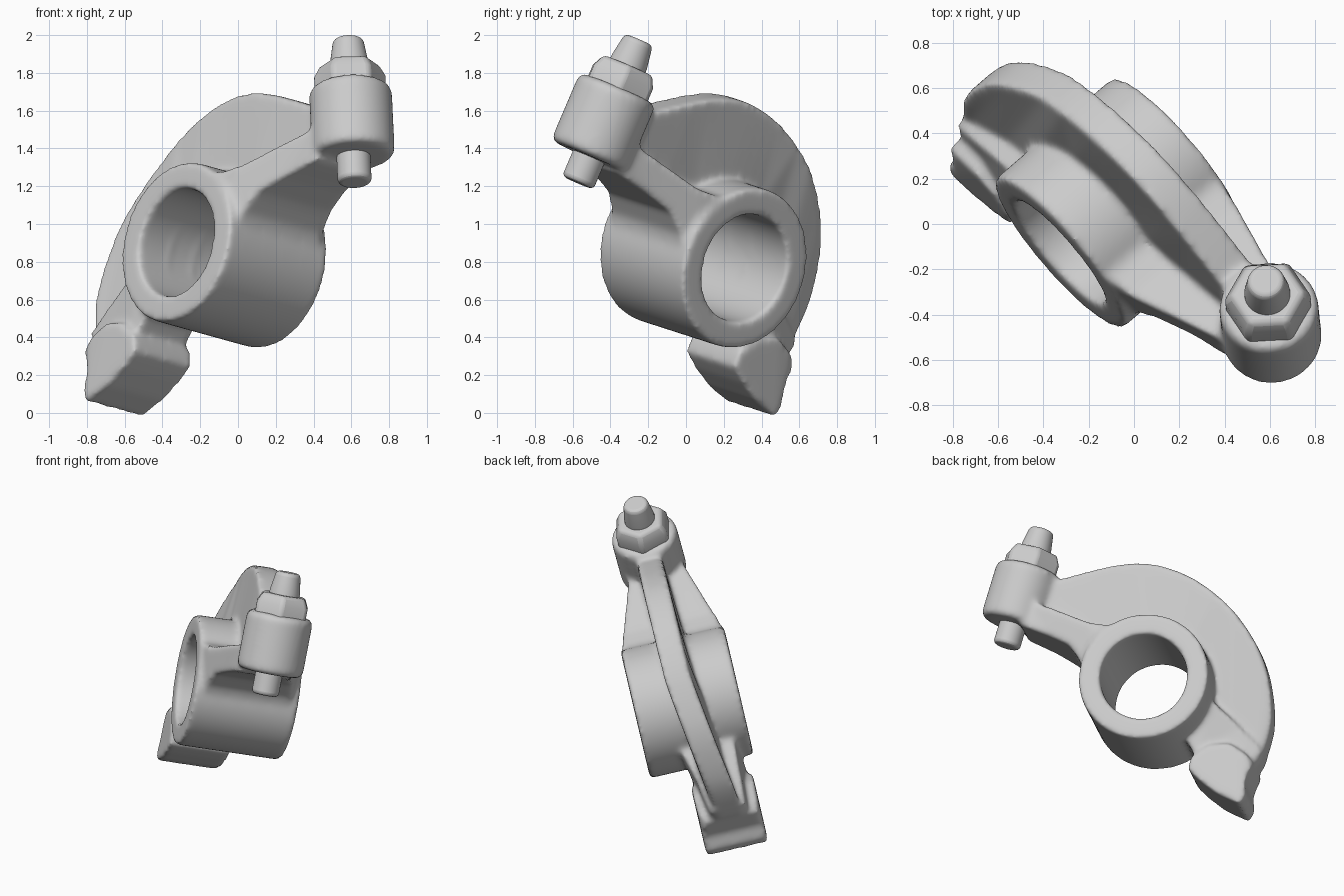
import bpy, bmesh, math
from mathutils import Vector

if "Cube" in bpy.data.objects:
    bpy.data.objects.remove(bpy.data.objects["Cube"])

# Tilted frame of the part: U along the arm, V up, N along the bore axis
C = Vector((-0.0725, 0.0925, 0.835))
N = Vector((0.7416, 0.6388, -0.2056)).normalized()
U = Vector((0.6526, -0.7577, 0)).normalized()
V = U.cross(N).normalized()


def world(u, v, n):
    return C + U * u + V * v + N * n


def prism(bm, poly, half, shift=lambda v: 0.0):
    """Solid with outline poly in (u, v); half(u) is the half thickness along N."""
    rows = [[bm.verts.new(world(u, v, shift(v) + s * half(u))) for u, v in poly]
            for s in (-1, 1)]
    faces = [bm.faces.new(r) for r in rows]
    k = len(poly)
    for i in range(k):
        j = (i + 1) % k
        bm.faces.new((rows[0][i], rows[0][j], rows[1][j], rows[1][i]))
    bmesh.ops.triangulate(bm, faces=faces)


def lathe(bm, origin, axis, profile, seg=64, ring=False, phase=0.0):
    """Revolve (radius, distance) points about an axis; ring closes the profile."""
    axis = axis.normalized()
    a = N - axis * N.dot(axis)
    if a.length < 0.1:
        a = U.copy()
    a.normalize()
    b = axis.cross(a)
    loops = []
    for r, t in profile:
        loops.append([bm.verts.new(origin + axis * t + (a * math.cos(f) + b * math.sin(f)) * r)
                      for f in (phase + 2 * math.pi * i / seg for i in range(seg))])
    pairs = list(zip(loops, loops[1:]))
    if ring:
        pairs.append((loops[-1], loops[0]))
    else:
        bm.faces.new(loops[0])
        bm.faces.new(loops[-1])
    for p, q in pairs:
        for i in range(seg):
            j = (i + 1) % seg
            bm.faces.new((p[i], p[j], q[j], q[i]))


def rounded(pts, steps=2):
    """Corner-cutting of an open polyline."""
    for _ in range(steps):
        out = [pts[0]]
        for (x0, y0), (x1, y1) in zip(pts, pts[1:]):
            out += [(.75 * x0 + .25 * x1, .75 * y0 + .25 * y1),
                    (.25 * x0 + .75 * x1, .25 * y0 + .75 * y1)]
        pts = out + [pts[-1]]
    return pts


def finish(bm, name):
    bmesh.ops.recalc_face_normals(bm, faces=bm.faces[:])
    me = bpy.data.meshes.new(name)
    bm.to_mesh(me)
    bm.free()
    ob = bpy.data.objects.new(name, me)
    bpy.context.collection.objects.link(ob)
    return ob


def lean(v):
    # the spine drifts sideways towards the foot
    return max(-0.105, min(0.03, 0.15 * (v - 0.3)))


body = bmesh.new()

# Bored barrel
lathe(body, world(0, 0, 0), N, [(0.433, -0.35), (0.433, 0.35), (0.29, 0.35), (0.29, -0.35)], 96, True)

# Curved spine web, outer edge then inner edge along the barrel
outer = rounded([(.72, .77), (.62, .79), (.4, .835), (.15, .875), (-.06, .86), (-.31, .75),
                 (-.55, .535), (-.695, .31), (-.78, .1), (-.805, -.15), (-.79, -.32), (-.70, -.55)])
arc = [(.37 * math.cos(math.radians(d)), .37 * math.sin(math.radians(d))) for d in range(225, 50, -10)]
prism(body, outer + [(-.5, -.6), (-.36, -.45)] + arc + [(.45, .38), (.78, .56)],
      lambda u: 0.087, lean)

# Wide flange between barrel and adjuster boss
prism(body, [(.12, .38), (.24, .385), (.36, .42), (.55, .53), (.78, .66), (.84, .48),
             (.64, .375), (.5, .285), (.43, .17), (.41, .03), (.36, .02), (.3, .22)],
      lambda u: max(0.18, min(0.335, 0.335 - 0.33 * (u - 0.3))))

# Foot with convex contact pad, and the neck joining it to the barrel
prism(body, [(-.575, -.86), (-.42, -.77), (-.31, -.67), (-.235, -.585), (-.26, -.5), (-.38, -.43),
             (-.52, -.43), (-.62, -.50), (-.675, -.57), (-.61, -.70), (-.62, -.80)],
      lambda u: min(0.208, 0.208 + 0.3 * (u + 0.6)), lean)
prism(body, [(-.73, -.47), (-.59, -.31), (-.43, -.14), (-.37, -.08), (-.21, -.33), (-.29, -.5), (-.64, -.6)],
      lambda u: max(0.12, min(0.18, 0.18 + 0.25 * (u + 0.45))), lean)

# Adjuster boss
bolt = world(.955, .393, .008)
bolt_axis = U * -0.325 + V * 0.945 + N * 0.03
lathe(body, bolt, bolt_axis, [(.2, .15), (.22, .17), (.22, .52), (.2, .545)])

arm = finish(body, "rocker_body")
rm = arm.modifiers.new("fuse", 'REMESH')
rm.mode = 'VOXEL'
rm.voxel_size = 0.014
rm.use_smooth_shade = True
sm = arm.modifiers.new("cast_fillets", 'SMOOTH')
sm.factor = 0.5
sm.iterations = 26

# Adjuster stud and hexagonal lock nut
for name, seg, profile in (
        ("adjuster_stud", 48, [(.075, 0), (.09, .015), (.09, .4), (.105, .6), (.1, .7), (.082, .81), (.067, .825)]),
        ("lock_nut", 6, [(.195, .5), (.195, .61), (.16, .675)])):
    bm = bmesh.new()
    lathe(bm, bolt, bolt_axis, profile, seg, phase=math.radians(20))
    ob = finish(bm, name)
    bv = ob.modifiers.new("soft_edges", 'BEVEL')
    bv.width = 0.02
    bv.segments = 3
    bv.limit_method = 'ANGLE'
    bpy.ops.object.select_all(action='DESELECT')
    ob.select_set(True)
    bpy.context.view_layer.objects.active = ob
    bpy.ops.object.shade_smooth_by_angle(angle=math.radians(35))
